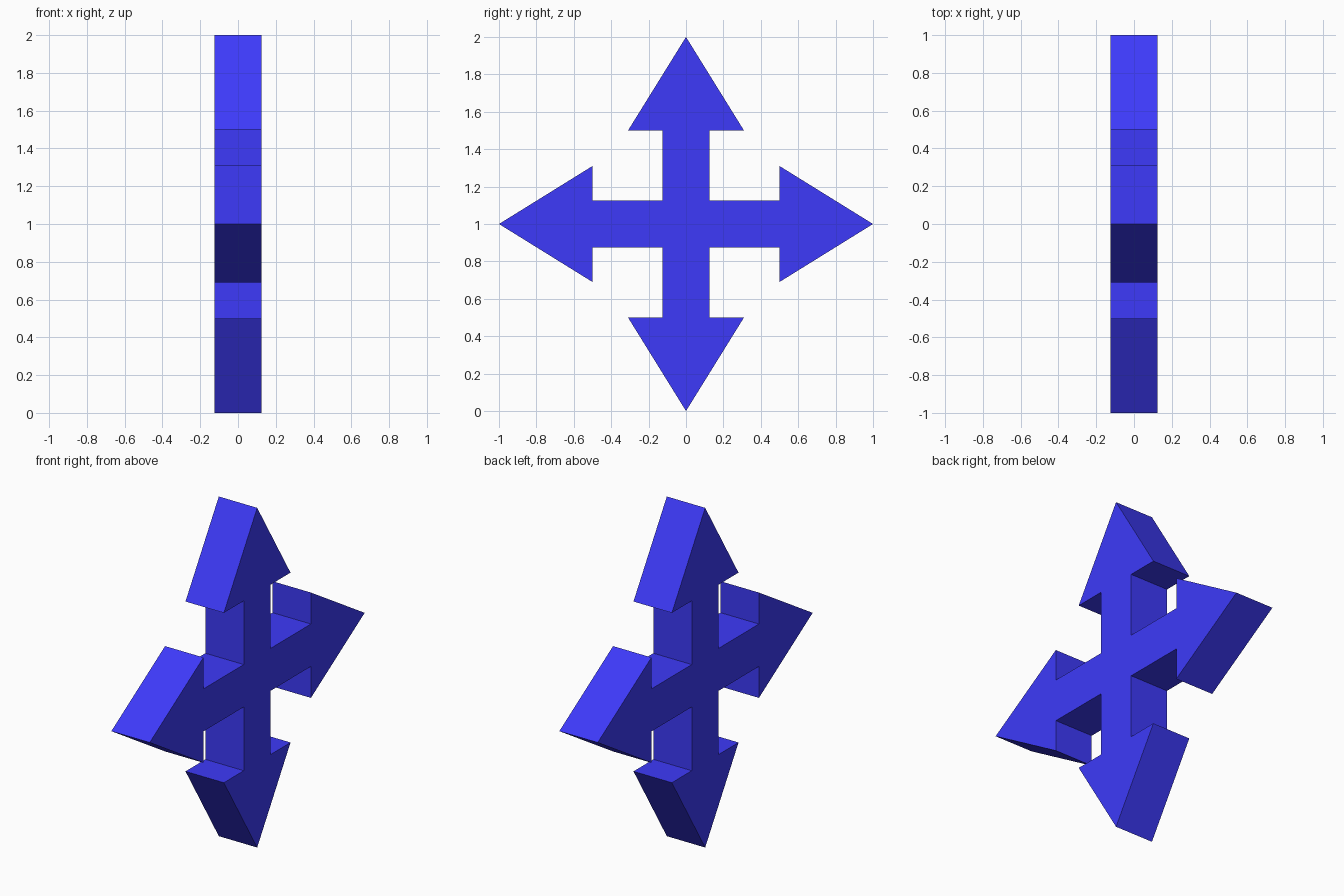
import bpy, bmesh
from math import pi
from mathutils import Matrix, Vector

if "Cube" in bpy.data.objects:
    bpy.data.objects.remove(bpy.data.objects["Cube"])

THICK = 0.25
# One arm of the outline, pointing up, in (y, z)
ARM = [(0.125, 0.125), (0.125, 0.5), (0.31, 0.5),
       (0, 1), (-0.31, 0.5), (-0.125, 0.5)]

bm = bmesh.new()

# Four-way outline: the arm repeated every quarter turn
verts = []
for i in range(4):
    turn = Matrix.Rotation(i * pi / 2, 3, 'X')
    for y, z in ARM:
        p = turn @ Vector((0, y, z))
        verts.append(bm.verts.new((-THICK / 2, p.y, p.z + 1)))
face = bm.faces.new(verts)

# Extrude to the full thickness
ext = bmesh.ops.extrude_face_region(bm, geom=[face], use_keep_orig=True)
bmesh.ops.translate(bm, vec=(THICK, 0, 0),
                    verts=[g for g in ext["geom"] if isinstance(g, bmesh.types.BMVert)])
bmesh.ops.recalc_face_normals(bm, faces=bm.faces)

mesh = bpy.data.meshes.new("four_way_arrow")
bm.to_mesh(mesh)
bm.free()
arrow = bpy.data.objects.new("four_way_arrow", mesh)
bpy.context.collection.objects.link(arrow)

# Blue colour
blue = bpy.data.materials.new("blue")
blue.diffuse_color = (0.047, 0.042, 0.95, 1)
blue.use_nodes = True
blue.node_tree.nodes["Principled BSDF"].inputs["Base Color"].default_value = blue.diffuse_color
mesh.materials.append(blue)
